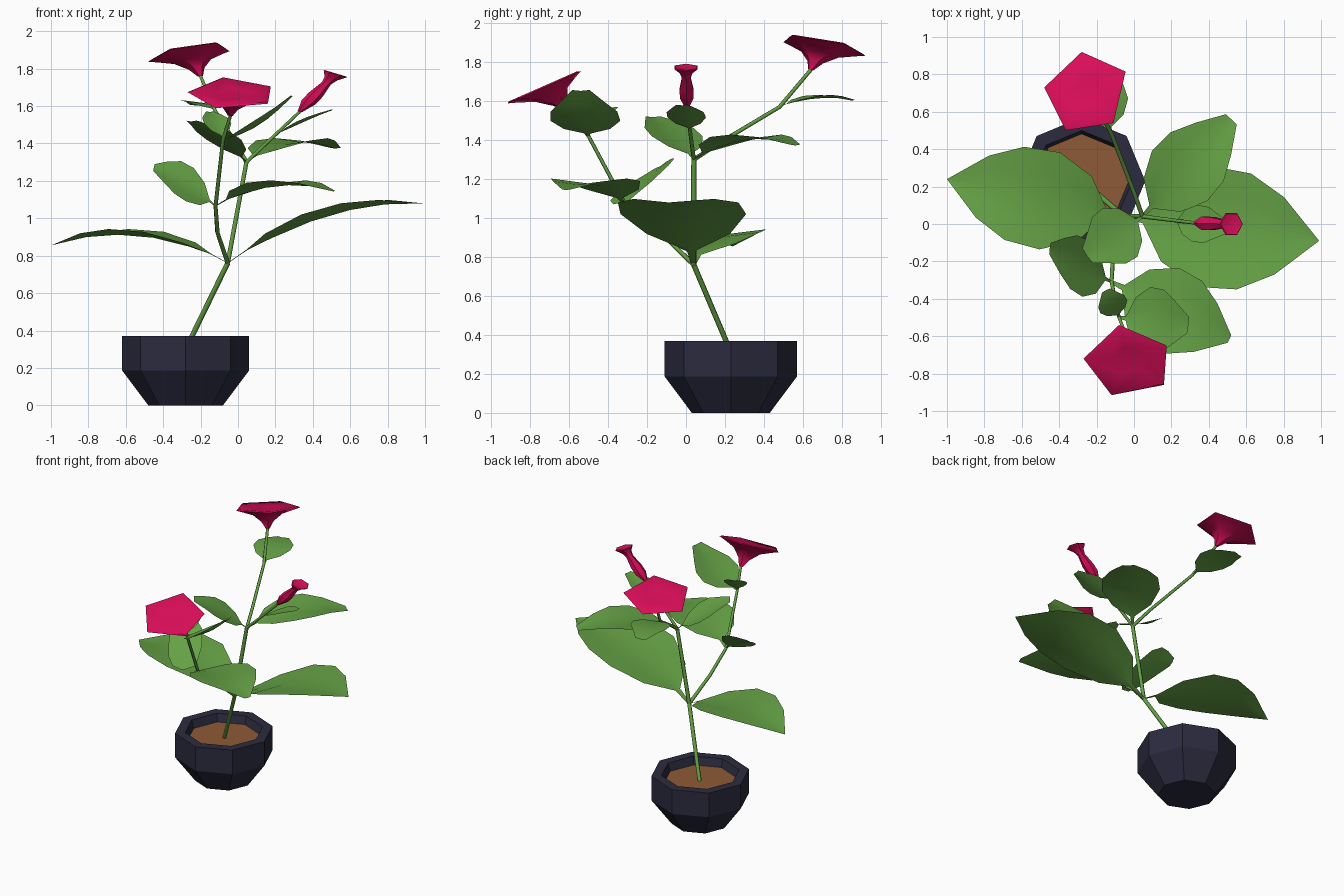
import bpy, math
from mathutils import Vector as V

if "Cube" in bpy.data.objects:
    bpy.data.objects.remove(bpy.data.objects["Cube"])


def mat(name, rgb):
    m = bpy.data.materials.new(name)
    m.diffuse_color = (*rgb, 1)
    m.use_nodes = True
    m.node_tree.nodes["Principled BSDF"].inputs["Base Color"].default_value = m.diffuse_color
    return m


POT = mat("dark navy pot", (0.024, 0.024, 0.05))
SOIL = mat("brown soil", (0.27, 0.105, 0.038))
GREEN = mat("leaf green", (0.13, 0.36, 0.06))
PINK = mat("flower crimson", (0.70, 0.004, 0.10))


def mesh(name, verts, faces, material, smooth=0):
    me = bpy.data.meshes.new(name)
    me.from_pydata([tuple(v) for v in verts], [], faces)
    me.materials.append(material)
    ob = bpy.data.objects.new(name, me)
    bpy.context.collection.objects.link(ob)
    if smooth:
        bpy.ops.object.select_all(action='DESELECT')
        ob.select_set(True)
        bpy.context.view_layer.objects.active = ob
        bpy.ops.object.shade_smooth_by_angle(angle=math.radians(smooth))
    return ob


def loft(name, rings, material, smooth=0):
    """Skin a list of equal closed rings, capped at both ends."""
    n = len(rings[0])
    verts = [p for r in rings for p in r]
    faces = [(k * n + i, k * n + (i + 1) % n, (k + 1) * n + (i + 1) % n, (k + 1) * n + i)
             for k in range(len(rings) - 1) for i in range(n)]
    faces.append(tuple(reversed(range(n))))
    faces.append(tuple(range(len(verts) - n, len(verts))))
    return mesh(name, verts, faces, material, smooth)


def octagon(r, z):
    return [V((-0.28 + r * math.cos(i * math.pi / 4), 0.23 + r * math.sin(i * math.pi / 4), z))
            for i in range(8)]


# Octagonal pot and soil
loft("pot", [octagon(r, z) for r, z in
             [(.2, 0), (.34, .187), (.34, .37), (.27, .37), (.248, .30)]], POT)
mesh("soil", octagon(.252, .312), [tuple(range(8))], SOIL)


# Stems: thin tapered tubes
def stem(name, pts, r0, r1):
    cu = bpy.data.curves.new(name, 'CURVE')
    cu.dimensions = '3D'
    cu.bevel_depth = 1
    cu.bevel_resolution = 1
    cu.use_fill_caps = True
    sp = cu.splines.new('POLY')
    sp.points.add(len(pts) - 1)
    for i, p in enumerate(pts):
        sp.points[i].co = (*p, 1)
        sp.points[i].radius = r0 + (r1 - r0) * i / (len(pts) - 1)
    cu.materials.append(GREEN)
    bpy.context.collection.objects.link(bpy.data.objects.new(name, cu))


A = (-.055, .04, .76)       # first fork
B = (.045, .04, 1.30)       # upper fork
C = (-.12, -.31, 1.065)     # node on the front branch
D = (-.08, -.50, 1.42)      # upper node on the front branch
E = (-.12, .48, 1.57)       # node on the back branch
TIP_BACK, TIP_FRONT, TIP_BUD = (-.2, .64, 1.76), (-.04, -.60, 1.55), (.33, .005, 1.57)
stem("main_stem", [(-.28, .235, .30), A], .014, .014)
stem("front_branch", [A, (-.11, -.13, .925), C, D, TIP_FRONT], .013, .009)
stem("upper_stem", [A, B], .014, .013)
stem("back_branch", [B, (.0, .17, 1.385), E, TIP_BACK], .012, .01)
stem("bud_branch", [B, TIP_BUD], .011, .009)


# Leaves: arched sheets with a shallow midrib valley
PROFILE = [(0, .04), (.1, .07), (.22, .66), (.42, 1), (.62, .96), (.8, .64), (1, 0)]


def leaf(name, base, tip, width, arch=0.0, side=None, blunt=0.0):
    base, tip = V(base), V(tip)
    axis = tip - base
    s = V(side).normalized() if side else axis.cross(V((0, 0, 1))).normalized()
    up = s.cross(axis).normalized()
    if up.z < 0:
        up = -up
    verts, faces = [], []
    for t, w in PROFILE:
        w = max(w, blunt * t) * width
        c = base + axis * t + V((0, 0, arch * 4 * t * (1 - t)))
        for k in (-1, -.5, 0, .5, 1):
            verts.append(c + s * (w * k) + up * (.12 * w * (abs(k) - .5)))
    for r in range(len(PROFILE) - 1):
        for k in range(4):
            a = r * 5 + k
            faces.append((a, a + 1, a + 6, a + 5))
    ob = mesh(name, verts, faces, GREEN, 60)
    if ob.data.polygons[9].normal.z < 0:
        ob.data.flip_normals()


leaf("large_right_leaf", A, (.99, -.09, 1.08), .325, .11)
leaf("large_left_leaf", A, (-1, .24, .855), .265, .115)
leaf("back_right_leaf", B, (.52, .56, 1.375), .2, .075, blunt=.2)
leaf("front_right_leaf", C, (.51, -.615, 1.145), .225, .08, blunt=.1)
leaf("front_left_leaf", C, (-.45, -.13, 1.27), .175, .02, (.02, .15, .09), .2)
leaf("upper_left_leaf", B, (-.25, -.17, 1.52), .16, .02, blunt=.3)
leaf("upper_front_leaf", D, (.29, -.54, 1.655), .18, -.03, blunt=.25)
leaf("small_front_leaf", D, (-.15, -.355, 1.57), .08, .02, blunt=.3)
leaf("bud_leaf", (.2, .02, 1.445), (.505, -.02, 1.58), .1, .01, blunt=.3)
leaf("back_flower_leaf", E, (-.22, .855, 1.605), .135, .035, blunt=.3)


# Flowers: trumpets lofted from the stem tip out to an angular rim
def flower(name, tip, rim, rings, dish, lip):
    tip = V(tip)
    rim = [V(p) for p in rim]
    centre = sum(rim, V()) / len(rim)
    axis = (centre - tip).normalized()
    out = []
    for f, s in rings:
        c = tip.lerp(centre, f)
        out.append([c + (p - centre) * s for p in rim])
    out.append([centre + (p - centre) * .93 + axis * lip for p in rim])
    out.append([centre + (p - centre) * .4 - axis * dish for p in rim])
    loft(name, out, PINK, 40)


def tilted(points, slope):
    return [(x, y, slope(x, y)) for x, y in points]


TRUMPET = [(0, .06), (.35, .19), (.7, .45), (.9, .8), (1, 1)]
flower("back_flower", TIP_BACK,
       tilted([(-.045, .815), (-.28, .92), (-.48, .73), (-.365, .5), (-.11, .54)],
              lambda x, y: 1.88 - .2 * (y - .7) + .17 * (x + .26)), TRUMPET, .005, .008)
flower("front_flower", TIP_FRONT,
       tilted([(.175, -.65), (-.08, -.54), (-.27, -.72), (-.12, -.915), (.16, -.86)],
              lambda x, y: 1.67 + .44 * (y + .73)), TRUMPET, .005, .008)
hexagon = [(.52 + .062 * math.cos(i * math.pi / 3), .068 * math.sin(i * math.pi / 3)) for i in range(6)]
flower("flower_bud", TIP_BUD, tilted(hexagon, lambda x, y: 1.772 - .3 * (x - .52)),
       [(0, .18), (.25, .6), (.45, .6), (.75, .38), (.88, .55), (1, 1)], .004, .004)
